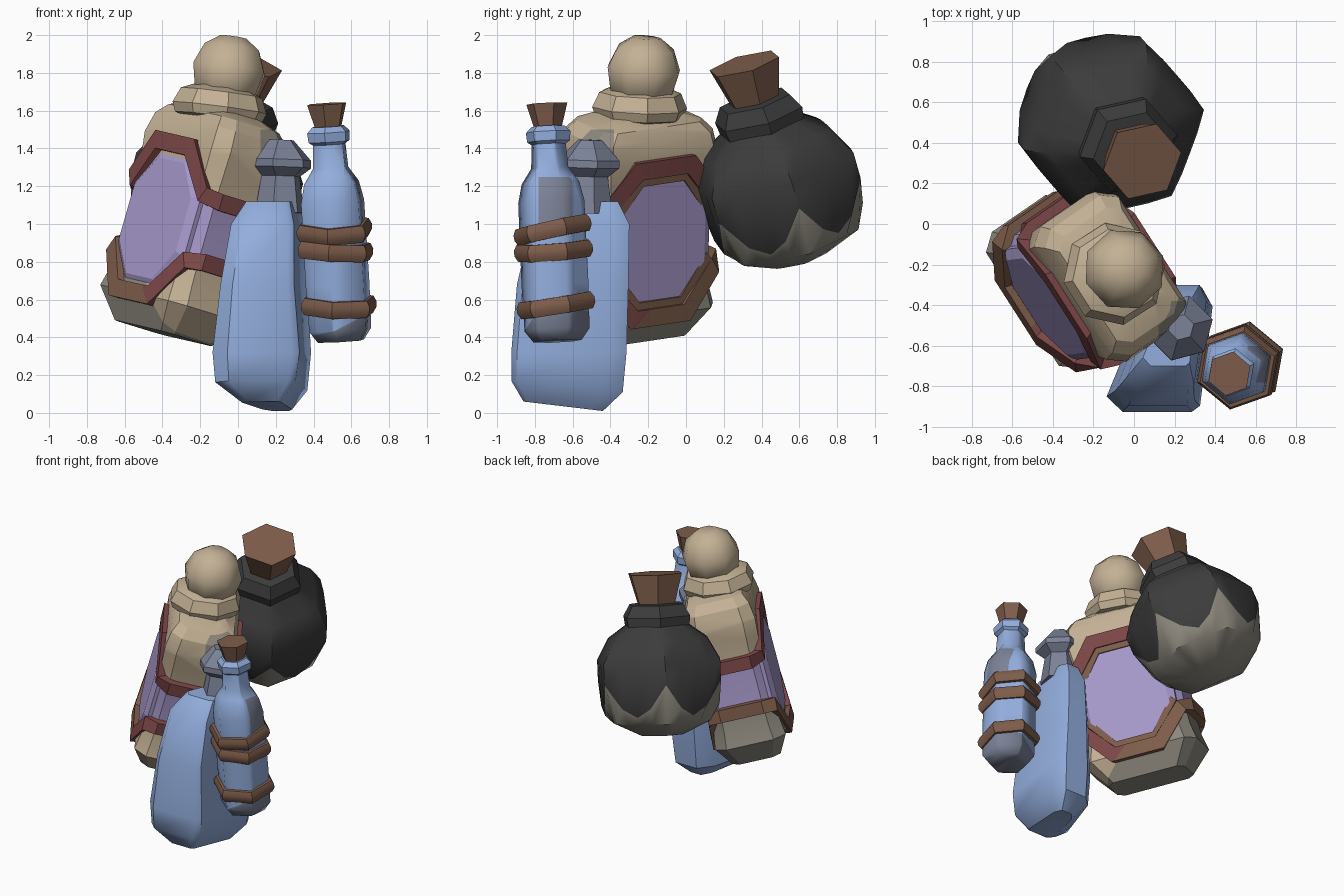
import bpy, bmesh, math
from mathutils import Vector, Matrix

if "Cube" in bpy.data.objects:
    bpy.data.objects.remove(bpy.data.objects["Cube"])

def material(name, r, g, b):
    m = bpy.data.materials.new(name)
    m.diffuse_color = (r, g, b, 1)
    m.use_nodes = True
    m.node_tree.nodes["Principled BSDF"].inputs["Base Color"].default_value = m.diffuse_color
    return m

BEIGE = material("beige clay", .55, .44, .30)
GREY = material("worn grey", .27, .25, .21)
BLACK = material("black glaze", .045, .045, .045)
BROWN = material("brown cork", .21, .11, .07)
BLUE = material("blue glass", .29, .42, .72)
SLATE = material("slate glass", .20, .225, .31)
PURPLE = material("purple glass", .39, .32, .60)
RED = material("dark red trim", .21, .065, .065)

def frame(center, axis, phase=0):
    """Local frame whose z runs along axis, turned by phase degrees."""
    z = Vector(axis).normalized()
    turn = Vector((0, 0, 1)).rotation_difference(z).to_matrix().to_4x4()
    return Matrix.Translation(center) @ turn @ Matrix.Rotation(math.radians(phase), 4, 'Z')

def loft(name, rings, mats, mat=Matrix(), closed=False, rule=None, angle=35):
    """Skin equal rings of points; rule(ring index) picks the material slot."""
    bm = bmesh.new()
    vs = [[bm.verts.new(mat @ Vector(p)) for p in r] for r in rings]
    n = len(rings[0])
    for i in range(len(vs) if closed else len(vs) - 1):
        a, b = vs[i], vs[(i + 1) % len(vs)]
        for j in range(n):
            k = (j + 1) % n
            f = bm.faces.new((a[j], a[k], b[k], b[j]))
            f.material_index = rule(i) if rule else 0
    if not closed:
        f = bm.faces.new(vs[0][::-1])
        f.material_index = rule(0) if rule else 0
        f = bm.faces.new(vs[-1])
        f.material_index = rule(len(vs) - 2) if rule else 0
    bmesh.ops.recalc_face_normals(bm, faces=bm.faces)
    me = bpy.data.meshes.new(name)
    bm.to_mesh(me)
    bm.free()
    for m in mats:
        me.materials.append(m)
    ob = bpy.data.objects.new(name, me)
    bpy.context.collection.objects.link(ob)
    bpy.ops.object.select_all(action='DESELECT')
    ob.select_set(True)
    bpy.context.view_layer.objects.active = ob
    bpy.ops.object.shade_smooth_by_angle(angle=math.radians(angle))
    return ob

def circle(r, s, n):
    return [(r * math.cos(2 * math.pi * j / n), r * math.sin(2 * math.pi * j / n), s) for j in range(n)]

def lathe(name, profile, mats, mat, n=6, **kw):
    return loft(name, [circle(r, s, n) for r, s in profile], mats, mat, **kw)

def worn(ob, *planes):
    """Cut with planes; base-coloured faces beyond all of them get the second material."""
    bm = bmesh.new()
    bm.from_mesh(ob.data)
    planes = [(Vector(p), Vector(n)) for p, n in planes]
    for p, n in planes:
        bmesh.ops.bisect_plane(bm, geom=bm.verts[:] + bm.edges[:] + bm.faces[:], plane_co=p, plane_no=n)
    for f in bm.faces:
        if f.material_index == 0 and all((f.calc_center_median() - p).dot(n) > 0 for p, n in planes):
            f.material_index = 1
    bm.to_mesh(ob.data)
    bm.free()

# --- Round black flask, six sided, with a scalloped bare base ---
F = frame((-.13, .5, 1.165), (.25, -.28, 1), 11)
def hexish(*corner_edge_mid):
    """24-point ring from (radius, height) at the corner, quarter and middle of a side."""
    rings = [circle(r, s, 24) for r, s in corner_edge_mid]
    return [rings[(0, 1, 2, 1)[j % 4]][j] for j in range(24)]
def plain(r, s):
    return hexish((r, s), (r * .92, s), (r * .89, s))
rings = [plain(.16, -.37), plain(.37, -.275), hexish((.46, 0), (.408, -.165), (.38, -.225)), plain(.46, .14),
         plain(.37, .29), plain(.19, .41), plain(.17, .46)]
loft("round_flask_body", rings, [BLACK, GREY], F, rule=lambda i: 1 if i < 2 else 0, angle=40)
lathe("round_flask_collar", [(.16, .34), (.24, .37), (.25, .44), (.20, .52), (.12, .53)], [BLACK], F)
lathe("round_flask_cork", [(.12, .46), (.20, .73)], [BROWN], F)

# --- Wide clay bottle, leaning ---
axis = Vector((.273, .033, .96)).normalized()
nrm = Vector((-.84, -.54, 0))
nrm = (nrm - axis * nrm.dot(axis)).normalized()
wid = nrm.cross(axis).normalized()
if wid.y > 0:
    wid = -wid
C = Matrix.Translation((-.24, -.27, .97)) @ Matrix((wid, nrm, axis)).transposed().to_4x4()

def quarter_loop(quarter):
    """Mirror a quarter outline into a full loop with its sign pairs."""
    out = []
    for su, sn, rev in ((1, 1, 0), (1, -1, 1), (-1, -1, 0), (-1, 1, 1)):
        out += [(su, sn, q) for q in (quarter[::-1] if rev else quarter)]
    return out

def slab(k, s):
    return [(su * q[0] * k, sn * q[1] * k, s) for su, sn, q in quarter_loop([(.325, .24), (.39, .16)])]
body = loft("clay_bottle_body",
            [slab(.70, -.57), slab(1.03, -.41), slab(.96, -.30), slab(.93, -.17), slab(.93, .17),
             slab(.98, .32), slab(1.02, .44), slab(.95, .55), slab(.80, .61), slab(.5, .65)],
            [BEIGE, GREY, PURPLE], C, angle=25, rule=lambda i: 2 if i == 3 else 0)
back_low = ((-.32, -.37, .62), (-.6, .55, -.6))
worn(body, back_low)
worn(body, ((.12, 0, 0), (1, 0, 0)), ((0, -.38, 0), (0, -1, 0)),
     ((0, 0, 1.37), (0, 0, 1)), ((0, 0, 1.5), (0, 0, -1)))

# purple panel through both wide sides, with a sloped rim
def octagon(n, k):
    return [(u * k, n, s * k) for u, s in ((.325, .17), (.15, .37), (-.15, .37), (-.325, .17),
                                         (-.325, -.17), (-.15, -.37), (.15, -.37), (.325, -.17))]
loft("wide_panel", [octagon(-.25, .86), octagon(-.22, 1), octagon(.22, 1), octagon(.25, .86)], [PURPLE], C, angle=12)

# stepped trim above and below the panel: (outer u, s), (inner u, s), depth
steps = [((.19, .455), (.145, .36), .275), ((.385, .22), (.335, .14), .24), ((.42, .21), (.42, .12), .15)]
for name, sz in (("upper_trim", 1), ("lower_trim", -1)):
    secs = []
    for su, sn, (o, i, d) in quarter_loop(steps):
        a, b = (su * o[0], sn * d, sz * o[1]), (su * i[0], sn * d, sz * i[1])
        secs.append([a, b] + [(p[0] * .88, p[1] * .75, p[2]) for p in (b, a)])
    trim = loft(name, secs, [RED, BROWN], C, closed=True, angle=25)
    if sz < 0:
        worn(trim, back_low)
    # brown lining on the back side
    lining = []
    for u, s, d in ((-.33, .14, .245), (-.145, .36, .262), (.145, .36, .262), (.33, .14, .245)):
        o, i = (u, s * sz), (u * .9, (s - .04) * sz)
        lining.append([(o[0], -d, o[1]), (i[0], -d, i[1]), (i[0], -.2, i[1]), (o[0], -.2, o[1])])
    loft(name + "_lining", lining, [BROWN], C)

N = frame((-.095, -.245, 1.635), (.13, .04, 1), 10)
lathe("clay_collar", [(.17, -.09), (.235, -.07), (.255, -.02), (.22, .06), (.15, .09)], [BEIGE], N, n=8)
ball = [(.205 * math.sin(a), -.2 * math.cos(a)) for a in (math.radians(d) for d in (25, 60, 95, 130, 158))]
lathe("ball_stopper", ball, [BEIGE], frame((-.05, -.225, 1.805), (.15, .1, 1), 20), n=8, angle=50)

# --- Wide blue flask: flat front, wedge section swept back to the right ---
def section(cx, cy, hx, hy, z, tip=0):
    out = []
    for a, b in ((1, .7), (.6, 1), (-.6, 1), (-1, .7), (-1, -.75), (-.55, -1), (.85, -1), (1, -.9)):
        out.append((cx + a * hx * (1 - .22 * b) + .27 * b * hy, cy + b * hy, z - tip * b))
    return out
flask = [(.17, -.65, .09, .21, .035, .025), (.155, -.63, .185, .295, .14, .03), (.16, -.62, .20, .305, .32),
         (.165, -.60, .17, .295, .68), (.185, -.56, .145, .26, 1.0), (.195, -.53, .10, .17, 1.12)]
loft("wide_flask_body", [section(*r) for r in flask], [BLUE], angle=40)
S = frame((.22, -.52, 1.06), (.03, .03, 1), 15)
lathe("wide_flask_neck", [(.135, 0), (.10, .22)], [SLATE], S)
lathe("wide_flask_stopper", [(.10, .19), (.165, .24), (.165, .28), (.065, .385)], [SLATE], S)

# --- Slim blue bottle ---
B = frame((.545, -.68, .38), (-.06, -.045, 1), 20)
slim = lathe("slim_bottle_body", [(.13, 0), (.175, .06), (.18, .30), (.178, .74), (.155, .84), (.10, .92), (.09, 1.08)],
             [BLUE, SLATE], B, n=6, angle=65)
worn(slim, ((.55, -.68, .49), (.4, .2, -.9)))
worn(slim, ((.56, 0, 0), (1, 0, 0)), ((0, -.78, 0), (0, 1, 0)), ((0, -.6, 0), (0, -1, 0)),
     ((0, 0, .98), (0, 0, 1)), ((0, 0, 1.25), (0, 0, -1)))
lathe("slim_bottle_lip", [(.085, 1.04), (.115, 1.06), (.12, 1.11), (.09, 1.14)], [BLUE], B)
lathe("slim_bottle_cork", [(.07, 1.12), (.11, 1.26)], [BROWN], B)
# cord wraps, each tilted a little
wrap = [(.155, -.045), (.195, -.045), (.212, -.015), (.212, .015), (.195, .045), (.155, .045)]
for i, (s, tx, ty) in enumerate(((.19, .02, -.16), (.48, .05, -.08), (.59, -.03, -.22))):
    p = B @ Vector((0, 0, s))
    lathe("cord_wrap_%d" % (i + 1), wrap, [BROWN], frame(p, (tx, ty, 1), 20), closed=True)
